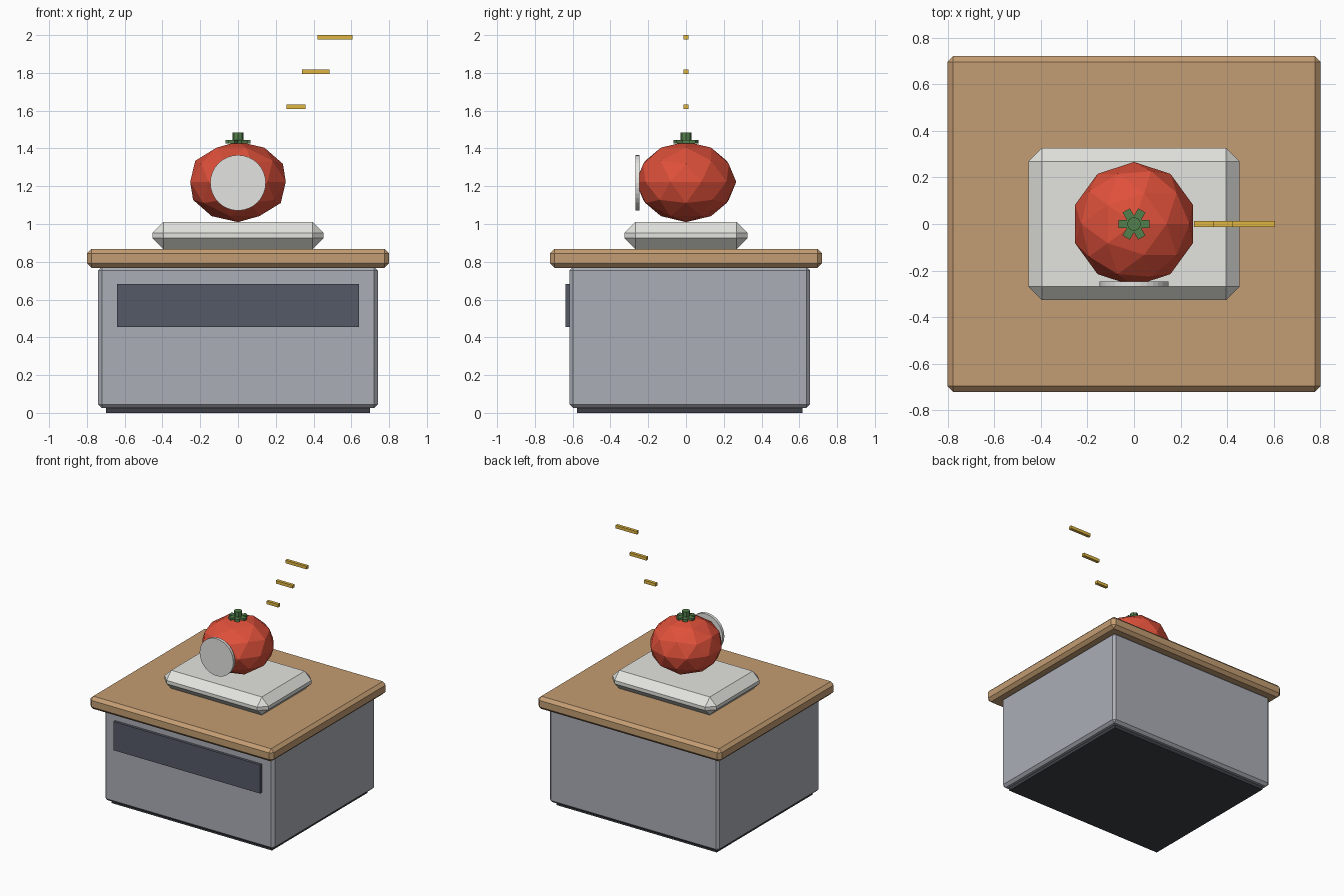
import bpy, math
from mathutils import Matrix

if "Cube" in bpy.data.objects:
    bpy.data.objects.remove(bpy.data.objects["Cube"])


def material(name, r, g, b):
    """Flat colour given as sRGB 0-255."""
    m = bpy.data.materials.new(name)
    lin = [((c / 255 + 0.055) / 1.055) ** 2.4 for c in (r, g, b)]
    m.diffuse_color = (*lin, 1)
    m.use_nodes = True
    m.node_tree.nodes["Principled BSDF"].inputs["Base Color"].default_value = m.diffuse_color
    return m


wood = material("warm wood", 196, 157, 115)
grey = material("cabinet grey", 170, 174, 182)
slate = material("drawer slate", 85, 90, 102)
dark = material("plinth dark", 62, 64, 70)
cloth = material("pillow white", 228, 229, 223)
red = material("tomato red", 222, 80, 58)
green = material("leaf green", 84, 128, 76)
white = material("dial white", 228, 229, 225)
gold = material("gold", 224, 182, 66)


def finish(name, mat):
    ob = bpy.context.object
    ob.name = name
    ob.data.materials.append(mat)
    return ob


def box(name, mat, x, y, z, bevel=0):
    """Box from (min, max) ranges, with an optional one-step chamfer."""
    bpy.ops.mesh.primitive_cube_add(size=1)
    ob = finish(name, mat)
    size = [b - a for a, b in (x, y, z)]
    mid = [(a + b) / 2 for a, b in (x, y, z)]
    ob.data.transform(Matrix.Translation(mid) @ Matrix.Diagonal((*size, 1)))
    if bevel:
        mod = ob.modifiers.new("chamfer", 'BEVEL')
        mod.width = bevel
        mod.segments = 1
    return ob


# Bedside cabinet
box("plinth", dark, (-0.70, 0.70), (-0.577, 0.617), (0, 0.06))
box("cabinet_body", grey, (-0.74, 0.74), (-0.617, 0.657), (0.025, 0.775), 0.02)
box("drawer_front", slate, (-0.64, 0.64), (-0.638, -0.60), (0.456, 0.682))
box("table_top", wood, (-0.80, 0.80), (-0.72, 0.72), (0.768, 0.868), 0.024)

# Pillow
box("pillow", cloth, (-0.453, 0.453), (-0.326, 0.326), (0.868, 1.011), 0.058)

# Tomato: squashed faceted ball
bpy.ops.mesh.primitive_ico_sphere_add(subdivisions=2, radius=1)
tomato = finish("tomato", red)
tomato.data.transform(Matrix.Translation((0, 0, 1.223)) @ Matrix.Diagonal((0.266, 0.266, 0.213, 1)))

# Round dial on the front
bpy.ops.mesh.primitive_cylinder_add(vertices=32, radius=0.147, depth=0.022,
                                    location=(0, -0.257, 1.218), rotation=(math.pi / 2, 0, 0))
finish("dial", white)

# Stalk and six leaves
bpy.ops.mesh.primitive_cylinder_add(vertices=8, radius=0.03, depth=0.07, location=(0, 0, 1.45))
finish("stalk", green)
for i in range(6):
    leaf = box(f"leaf_{i + 1}", green, (0.0, 0.067), (-0.018, 0.018), (1.427, 1.445))
    leaf.rotation_euler.z = i * math.pi / 3

# Floating bars, growing as they rise
for i, (x0, x1, z) in enumerate([(0.258, 0.358, 1.621), (0.338, 0.484, 1.805), (0.421, 0.606, 1.988)]):
    box(f"floating_bar_{i + 1}", gold, (x0, x1), (-0.012, 0.012), (z - 0.012, z + 0.012))
